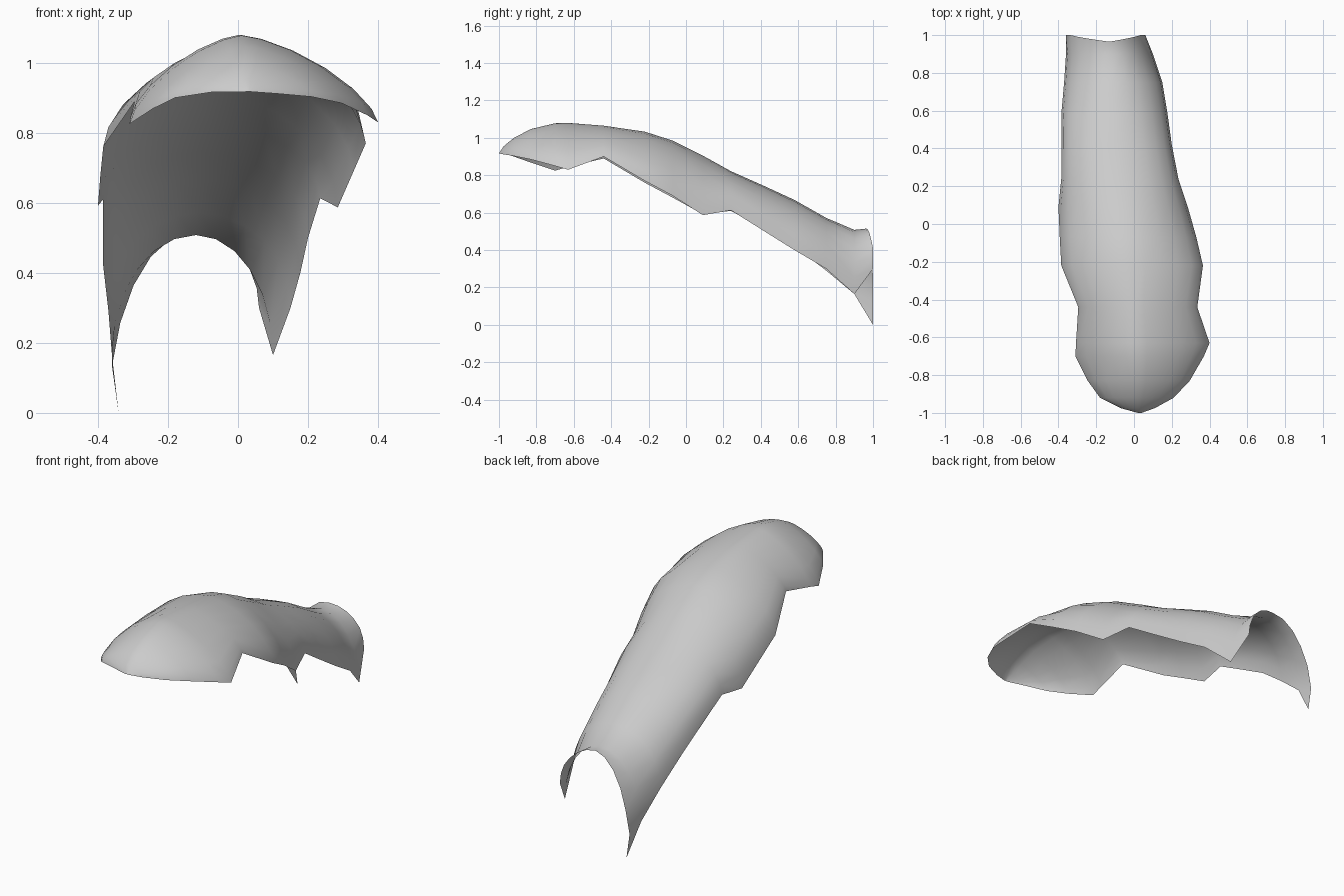
import bpy, bmesh, math

# Cross-sections, front to back: y, left edge x/z, ridge x/z, right edge x/z
SECTIONS = [
    (-1.0, 0.02, 0.917, 0.03, 0.918, 0.04, 0.917),
    (-0.975, -0.07, 0.917, 0.02, 0.955, 0.11, 0.912),
    (-0.92, -0.18, 0.90, 0.02, 1.00, 0.21, 0.903),
    (-0.83, -0.245, 0.868, 0.02, 1.047, 0.295, 0.885),
    (-0.70, -0.31, 0.825, 0.01, 1.078, 0.37, 0.85),
    (-0.63, -0.307, 0.845, 0.005, 1.08, 0.40, 0.83),
    (-0.44, -0.295, 0.89, 0.0, 1.065, 0.335, 0.90),
    (-0.22, -0.385, 0.76, -0.02, 1.033, 0.365, 0.77),
    (-0.07, -0.393, 0.68, -0.03, 0.985, 0.33, 0.69),
    (0.09, -0.40, 0.592, -0.05, 0.905, 0.285, 0.587),
    (0.24, -0.385, 0.61, -0.07, 0.822, 0.235, 0.613),
    (0.42, -0.385, 0.51, -0.09, 0.742, 0.20, 0.50),
    (0.58, -0.385, 0.42, -0.10, 0.668, 0.178, 0.40),
    (0.75, -0.37, 0.29, -0.11, 0.572, 0.15, 0.30),
    (0.90, -0.36, 0.165, -0.12, 0.508, 0.10, 0.165),
    (0.98, -0.368, 0.0, -0.13, 0.515, 0.06, 0.30),
]
HALF = 6  # segments from ridge to each edge


def section_points(s):
    """Arched section: a superellipse quarter on each side of the ridge."""
    y, lx, lz, cx, cz, rx, rz = s
    power = 1.38 if y < -0.4 else max(1.0, 1.2 - 0.3 * (y + 0.3))
    points = []
    for i in range(-HALF, HALF + 1):
        a = abs(i) / HALF * math.pi / 2
        ex, ez = (lx, lz) if i < 0 else (rx, rz)
        across = math.sin(a) ** power
        down = max(0.0, math.cos(a)) ** power
        px, py = cx + (ex - cx) * across, y
        if s is SECTIONS[-1]:
            # back rim: flaps reach past the middle, left tip curls inward
            py = 0.965 + 0.035 * min(1, abs(i) / 4)
            px += 0.027 if i == -HALF else 0
        points.append((px, py, ez + (cz - ez) * down))
    return points


# Curved open shell, lofted through the sections
bm = bmesh.new()
rows = [[bm.verts.new(p) for p in section_points(s)] for s in SECTIONS]
for r0, r1 in zip(rows, rows[1:]):
    for i in range(2 * HALF):
        bm.faces.new((r0[i], r0[i + 1], r1[i + 1], r1[i]))
bmesh.ops.recalc_face_normals(bm, faces=bm.faces)
if sum(f.normal.z for f in bm.faces) < 0:
    bmesh.ops.reverse_faces(bm, faces=bm.faces)
for f in bm.faces:
    f.smooth = True
mesh = bpy.data.meshes.new("curved_shell")
bm.to_mesh(mesh)
bm.free()

shell = bpy.data.objects.new("curved_shell", mesh)
bpy.context.collection.objects.link(shell)

# Plain grey
grey = bpy.data.materials.new("light_grey")
grey.diffuse_color = (0.6, 0.6, 0.6, 1)
mesh.materials.append(grey)
